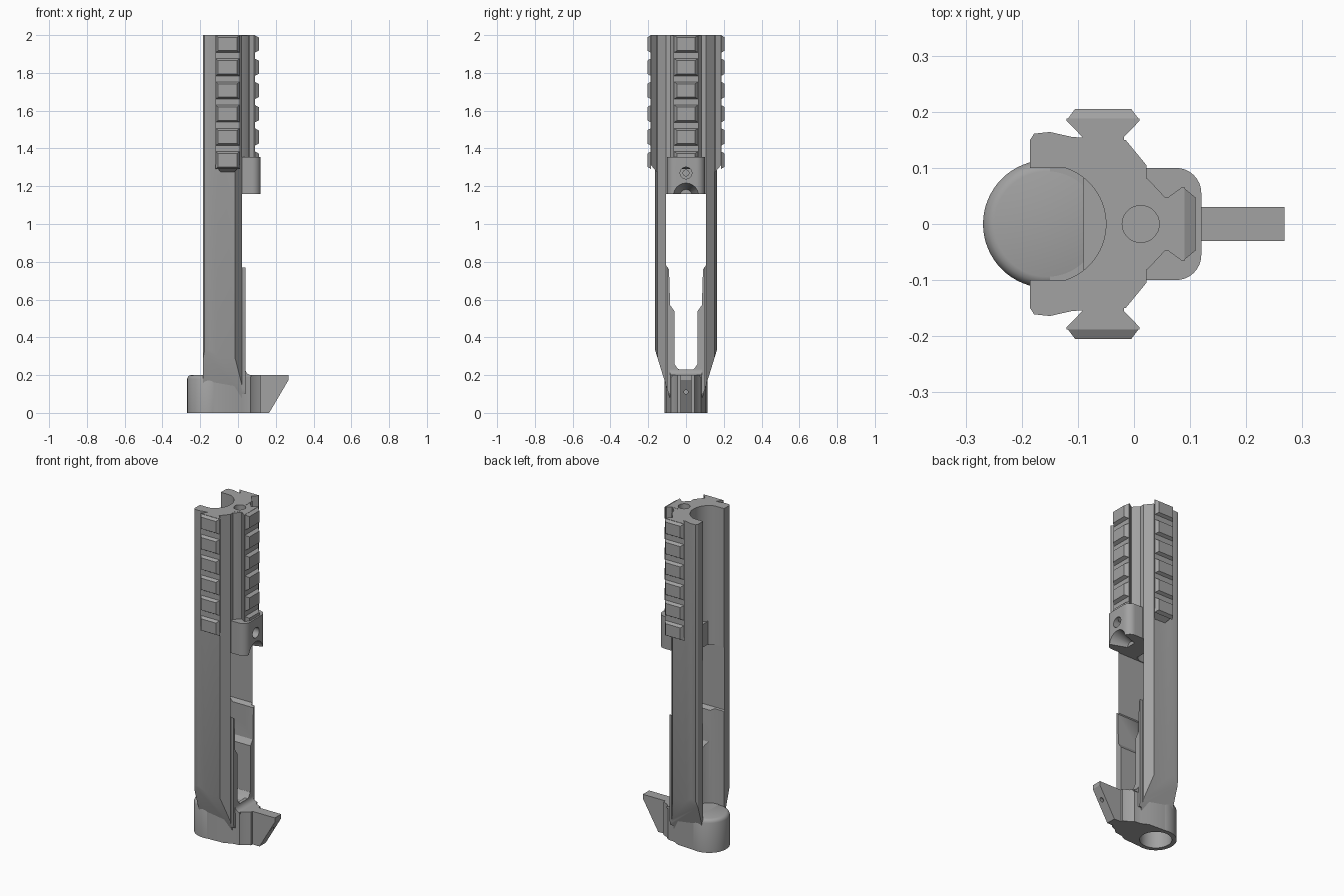
import bpy, bmesh, math
from mathutils import Vector

cube = bpy.data.objects.get("Cube")
if cube:
    bpy.data.objects.remove(cube, do_unlink=True)

grey = bpy.data.materials.new("matte grey")
grey.use_nodes = True
grey.diffuse_color = (0.36, 0.36, 0.36, 1)
grey.node_tree.nodes["Principled BSDF"].inputs["Base Color"].default_value = grey.diffuse_color


def loft(name, rings):
    """Closed solid through matching rings of 3D points."""
    bm = bmesh.new()
    rows = [[bm.verts.new(p) for p in ring] for ring in rings]
    n = len(rows[0])
    for a, b in zip(rows, rows[1:]):
        for i in range(n):
            bm.faces.new((a[i], a[(i + 1) % n], b[(i + 1) % n], b[i]))
    bm.faces.new(rows[0])
    bm.faces.new(rows[-1])
    bmesh.ops.recalc_face_normals(bm, faces=bm.faces)
    mesh = bpy.data.meshes.new(name)
    bm.to_mesh(mesh)
    bm.free()
    mesh.materials.append(grey)
    obj = bpy.data.objects.new(name, mesh)
    bpy.context.collection.objects.link(obj)
    return obj


def prism(name, points, axis, lo, hi):
    """Extrude a 2D outline along one axis."""
    def place(p, t):
        c = list(p)
        c.insert("xyz".index(axis), t)
        return Vector(c)
    return loft(name, [[place(p, t) for p in points] for t in (lo, hi)])


def box(name, x, y, z):
    return prism(name, [(x[0], y[0]), (x[1], y[0]), (x[1], y[1]), (x[0], y[1])], "z", *z)


def arc(cx, cy, r, start=0, end=360, steps=48):
    full = end - start == 360
    count = steps if full else steps + 1
    return [(cx + r * math.cos(math.radians(start + (end - start) * i / steps)),
             cy + r * math.sin(math.radians(start + (end - start) * i / steps)))
            for i in range(count)]


def mirror(half):
    """Complete an outline by reflecting its second coordinate."""
    return half + [(u, -v) for u, v in reversed(half)]


def combine(target, other, operation="DIFFERENCE"):
    mod = target.modifiers.new("combine", "BOOLEAN")
    mod.operation, mod.solver, mod.object = operation, "EXACT", other
    bpy.context.view_layer.objects.active = target
    bpy.ops.object.modifier_apply(modifier=mod.name)
    bpy.data.objects.remove(other, do_unlink=True)


# Long open-backed body with rounded outer lips
body = prism("body", mirror([(-0.185, 0.15), (-0.178, 0.161), (-0.15, 0.164), (-0.11, 0.155),
                             (-0.015, 0.15), (0.022, 0.105)]), "z", 0, 2)
combine(body, box("front_strip", (-0.02, 0.04), (-0.1, 0.1), (0.1, 0.77)), "UNION")

# Half-round channel, window and tapered foot
combine(body, prism("channel_cutter", [(-0.4, -0.1)] + arc(-0.155, 0, 0.105, -72, 72, 32)
                    + [(-0.4, 0.1)], "z", 0.19, 2.1))
window = mirror([(1.16, 0.105), (0.78, 0.105), (0.76, 0.09), (0.57, 0.084), (0.54, 0.062), (0.26, 0.062)])
window = window[:6] + [(0.235, 0.045), (0.22, 0.02), (0.22, -0.02), (0.235, -0.045)] + window[6:]
combine(body, prism("window_cutter", [(v, u) for u, v in window], "x", -0.3, 0.3))
for s in (-1, 1):
    combine(body, prism("taper_cutter", [(s * 0.166, 0.34), (s * 0.3, 0.34), (s * 0.3, -0.1),
                                         (s * 0.03, -0.1)], "x", -0.4, 0.4))
combine(body, prism("socket_cutter", arc(-0.155, 0, 0.088), "z", -0.1, 0.17))
combine(body, prism("top_hole_cutter", arc(0.012, 0, 0.033, steps=32), "z", 1.6, 2.1))

# Flat-faced stop inside the channel
stop = box("channel_stop", (-0.09, 0.01), (-0.102, 0.102), (1.16, 1.3))

# Cross block with rounded front corners, side hole and lower notch
cross_block = prism("cross_block", mirror([(0.0, 0.1), (0.075, 0.1)] + arc(0.075, 0.055, 0.045, 90, 0, 8)),
                    "z", 1.16, 1.355)
combine(cross_block, prism("side_hole_cutter", arc(0, 1.27, 0.031, steps=32), "x", 0.03, 0.2))
combine(cross_block, loft("notch_cutter", [[(x, y, z) for y, z in arc(0, 1.15, r, steps=32)]
                                           for x, r in ((0.0, 0.025), (0.13, 0.07))]))
pin = prism("side_pin", arc(0, 1.27, 0.018, steps=24), "x", 0.02, 0.06)

# Round base cup with softened rim
cup_r = 0.114
rings = [(cup_r, 0), (cup_r, 0.18), (cup_r - 0.004, 0.19), (cup_r - 0.011, 0.197), (cup_r - 0.02, 0.2)]
base_cup = loft("base_cup", [[(x, y, z) for x, y in arc(-0.155, 0, r, steps=64)] for r, z in rings])
combine(base_cup, prism("socket_cutter", arc(-0.155, 0, 0.088), "z", -0.1, 0.17))

# Base nose and its thumb lever
base_nose = prism("base_nose", mirror([(-0.15, 0.112), (-0.02, 0.105), (0.02, 0.085), (0.065, 0.08),
                                       (0.085, 0.06), (0.118, 0.045)]), "z", 0, 0.2)
combine(base_nose, prism("socket_cutter", arc(-0.155, 0, 0.088), "z", -0.1, 0.17))
fillet = prism("nose_fillet", [(0.02, 0.19), (0.07, 0.19), (0.07, 0.2)]
               + arc(0.07, 0.23, 0.03, 270, 180, 6) + [(0.02, 0.23)], "y", -0.085, 0.085)
lever = prism("lever", [(0.1, 0), (0.165, 0), (0.268, 0.175), (0.268, 0.2), (0.1, 0.2)], "y", -0.03, 0.03)
combine(lever, prism("lever_hole_cutter", arc(0, 0.11, 0.011, steps=16), "x", 0.15, 0.4))


# Dovetail rails with bevelled teeth
def rail(name, place, root, shoulder, top, z_low, teeth, slope):
    outline = [(-root[0], root[1] - 0.04), (-root[0], root[1]), (-shoulder[0], shoulder[1] - 0.004),
               (-shoulder[0], shoulder[1])]
    outline += [(-u, v) for u, v in reversed(outline)]
    loft(name, [[(*place(u, v), z_low + slope * max(0, v - root[1])) for u, v in outline],
                [(*place(u, v), 2) for u, v in outline]])
    for i in range(teeth):
        z = 1.953 - 0.123 * i
        loft(name + "_tooth", [[(*place(a * w, v), z + b * h) for a, b in ((-1, -1), (1, -1), (1, 1), (-1, 1))]
                               for w, v, h in ((shoulder[0], shoulder[1] - 0.003, 0.047),
                                               (top[0], top[1], 0.035))])


for side, s in (("front", -1), ("back", 1)):
    rail(side + "_rail", lambda u, v: (u - 0.055, s * v), (0.037, 0.155), (0.065, 0.188),
         (0.05, 0.205), 1.275, 6, 1.2)
rail("end_rail", lambda u, v: (v, u), (0.047, 0.06), (0.066, 0.09), (0.047, 0.11), 1.33, 6, 0)
prism("end_rail_neck", mirror([(0.015, 0.085), (0.025, 0.08), (0.056, 0.047)]), "z", 1.33, 1.999)
combine(bpy.data.objects["end_rail_neck"],
        prism("top_hole_cutter", arc(0.012, 0, 0.033, steps=32), "z", 1.6, 2.1))
combine(bpy.data.objects["end_rail"],
        prism("top_hole_cutter", arc(0.012, 0, 0.033, steps=32), "z", 1.6, 2.1))

# Smooth the round surfaces, keep machined edges crisp
bpy.ops.object.select_all(action="DESELECT")
for obj in bpy.context.scene.objects:
    if obj.type == "MESH":
        obj.select_set(True)
        bpy.context.view_layer.objects.active = obj
bpy.ops.object.shade_smooth_by_angle(angle=math.radians(30))
